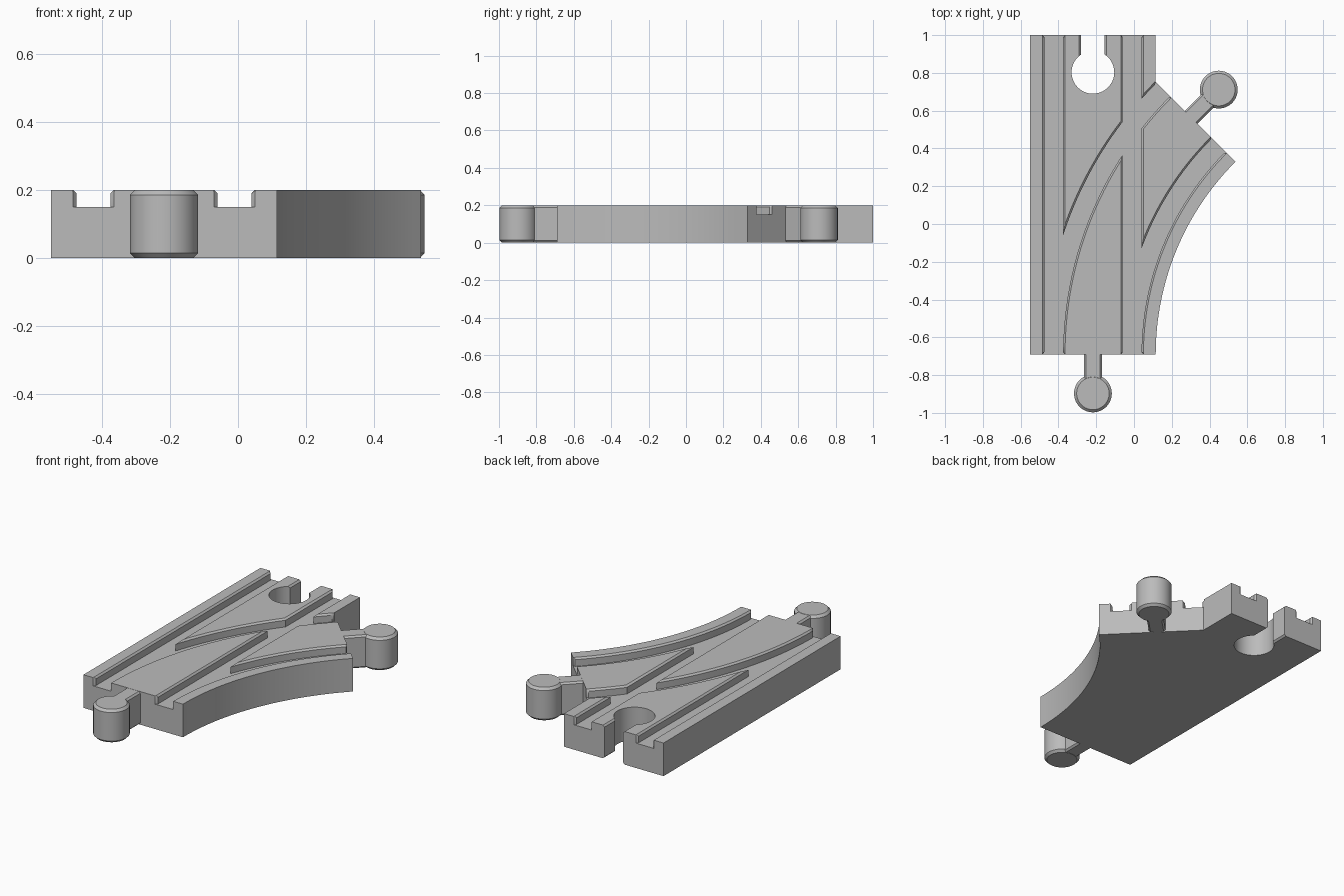
import bpy
import bmesh
from math import cos, sin, pi, radians
from mathutils import Matrix

cube = bpy.data.objects.get("Cube")
if cube:
    bpy.data.objects.remove(cube, do_unlink=True)

# Main dimensions
MID, FRONT, BACK = -0.2175, -0.69, 1.0
HALF, HEIGHT, FLOOR = 0.3325, 0.2, 0.15
RADIUS, TURN = 1.775, pi / 4
CHAMFER = 0.01

grey = bpy.data.materials.new("plain grey")
grey.use_nodes = True
COLOUR = (0.5, 0.5, 0.5, 1)
grey.diffuse_color = COLOUR
grey.node_tree.nodes["Principled BSDF"].inputs["Base Color"].default_value = COLOUR


def add_object(name, bm):
    bmesh.ops.recalc_face_normals(bm, faces=bm.faces)
    mesh = bpy.data.meshes.new(name)
    bm.to_mesh(mesh)
    bm.free()
    mesh.materials.append(grey)
    obj = bpy.data.objects.new(name, mesh)
    bpy.context.collection.objects.link(obj)
    return obj


def activate(obj):
    bpy.ops.object.select_all(action='DESELECT')
    obj.select_set(True)
    bpy.context.view_layer.objects.active = obj


def loft(name, rings):
    """Closed solid skinned through a list of matching rings."""
    bm = bmesh.new()
    loops = [[bm.verts.new(p) for p in ring] for ring in rings]
    n = len(loops[0])
    for a, b in zip(loops, loops[1:]):
        for i in range(n):
            j = (i + 1) % n
            bm.faces.new((a[i], a[j], b[j], b[i]))
    bm.faces.new(loops[0])
    bm.faces.new(loops[-1])
    return add_object(name, bm)


def cut(target, cutter):
    activate(target)
    mod = target.modifiers.new("cut", 'BOOLEAN')
    mod.operation = 'DIFFERENCE'
    mod.solver = 'EXACT'
    mod.object = cutter
    bpy.ops.object.modifier_apply(modifier=mod.name)
    bpy.data.objects.remove(cutter, do_unlink=True)


def straight(s, off):
    return MID + off, FRONT + s


def branch(s, off):
    """Point at distance s along the curved route, shifted right by off."""
    t = min(max(s / RADIUS, 0), TURN)
    extra = s - t * RADIUS
    r = RADIUS - off
    return (MID + RADIUS - r * cos(t) + extra * sin(t),
            FRONT + r * sin(t) + extra * cos(t))


# Body: straight deck merged with the curved branch
outline = [straight(0, -HALF)]
outline += [branch(RADIUS * TURN * i / 32, HALF) for i in range(33)]
end_x, end_y = outline[-1]
right = MID + HALF
outline += [(right, end_x + end_y - right), (right, BACK), (MID - HALF, BACK)]
body = loft("track_body", [[(x, y, z) for x, y in outline] for z in (0, HEIGHT)])

# Wheel grooves with chamfered rims and flared ends
LENGTHS = {straight: BACK - FRONT, branch: RADIUS * TURN}


def groove(route, centre):
    length = LENGTHS[route]
    steps = 40 if route is branch else 1
    inner = length - 2 * CHAMFER
    stations = [(-0.05, 1), (0, 1)]
    stations += [(CHAMFER + inner * i / steps, 0) for i in range(steps + 1)]
    stations += [(length, 1), (length + 0.05, 1)]
    rings = []
    for s, flare in stations:
        narrow, wide = 0.05 + CHAMFER * flare, 0.05 + CHAMFER
        half = [(narrow, FLOOR), (narrow, HEIGHT - CHAMFER),
                (wide, HEIGHT), (wide, HEIGHT + 0.05)]
        section = half + [(-w, z) for w, z in reversed(half)]
        rings.append([(*route(s, centre + w), z) for w, z in section])
    return loft("groove_cutter", rings)


for route in (straight, branch):
    for side in (-1, 1):
        cut(body, groove(route, side * 0.2075))

# Socket in the back end: round hole plus a chamfered slot
socket_y, socket_r = BACK - 0.197, 0.113
hole = [[(MID + socket_r * cos(2 * pi * i / 64), socket_y + socket_r * sin(2 * pi * i / 64), z)
         for i in range(64)] for z in (-0.05, HEIGHT + 0.05)]
cut(body, loft("hole_cutter", hole))
slot = []
for z, w in ((-0.05, 0.0725), (0, 0.0725), (CHAMFER, 0.0625),
             (HEIGHT - CHAMFER, 0.0625), (HEIGHT, 0.0725), (HEIGHT + 0.05, 0.0725)):
    slot.append([(MID - w, socket_y + 0.07, z), (MID + w, socket_y + 0.07, z),
                 (MID + w, BACK + 0.05, z), (MID - w, BACK + 0.05, z)])
cut(body, loft("slot_cutter", slot))
activate(body)
bpy.ops.object.shade_smooth_by_angle(angle=radians(30))


def finish(obj, width):
    activate(obj)
    mod = obj.modifiers.new("chamfer", 'BEVEL')
    mod.width = width
    mod.segments = 1
    mod.limit_method = 'ANGLE'
    mod.angle_limit = radians(60)
    bpy.ops.object.modifier_apply(modifier=mod.name)
    bpy.ops.object.shade_smooth_by_angle(angle=radians(30))


# Connector pegs: a neck and a round knob leaving each male end
def connector(prefix, origin, heading):
    place = Matrix.Translation((*origin, HEIGHT / 2)) @ Matrix.Rotation(heading, 4, 'Z')
    bm = bmesh.new()
    bmesh.ops.create_cone(bm, cap_ends=True, segments=64, radius1=0.1, radius2=0.1,
                          depth=HEIGHT, matrix=place @ Matrix.Translation((0.207, 0, 0)))
    finish(add_object(prefix + "_knob", bm), 0.014)
    bm = bmesh.new()
    bmesh.ops.create_cube(bm, size=1, matrix=place @ Matrix.Translation((0.065, 0, 0))
                          @ Matrix.Diagonal((0.16, 0.095, HEIGHT - 0.002, 1)))
    finish(add_object(prefix + "_neck", bm), CHAMFER)


connector("front", straight(0, 0), -pi / 2)
connector("branch", branch(RADIUS * TURN, 0), pi / 4)
